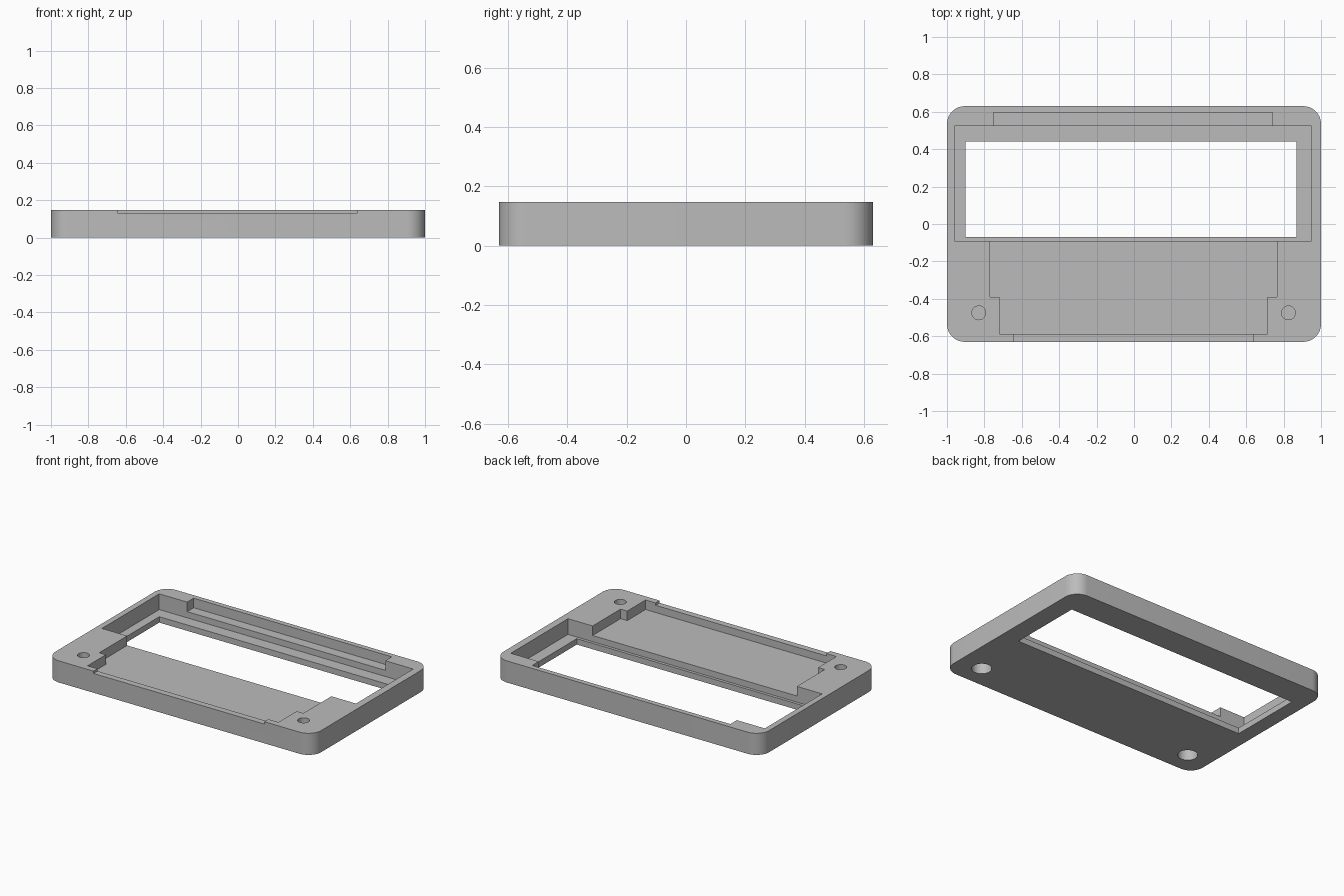
import bpy
import bmesh
import math
from mathutils import Matrix

cube = bpy.data.objects.get("Cube")
if cube:
    bpy.data.objects.remove(cube, do_unlink=True)

HEIGHT = 0.147
LEDGE = 0.04       # level of the ledge around the window
SHELF = 0.082      # level of the shallow recesses
LIP = 0.131        # level of the lowered front edge
ABOVE, BELOW = 0.3, -0.1

grey = bpy.data.materials.new("plain grey")
grey.use_nodes = True
colour = (0.5, 0.5, 0.5, 1)
grey.diffuse_color = colour
grey.node_tree.nodes["Principled BSDF"].inputs["Base Color"].default_value = colour


def add_object(name, bm):
    mesh = bpy.data.meshes.new(name)
    bm.to_mesh(mesh)
    bm.free()
    mesh.materials.append(grey)
    obj = bpy.data.objects.new(name, mesh)
    bpy.context.collection.objects.link(obj)
    return obj


def box(name, x0, x1, y0, y1, z0, z1, corner=0):
    bm = bmesh.new()
    bmesh.ops.create_cube(bm, size=1)
    size = (x1 - x0, y1 - y0, z1 - z0)
    centre = ((x0 + x1) / 2, (y0 + y1) / 2, (z0 + z1) / 2)
    bmesh.ops.scale(bm, vec=size, verts=bm.verts)
    bmesh.ops.translate(bm, vec=centre, verts=bm.verts)
    if corner:
        upright = [e for e in bm.edges
                   if abs(e.verts[0].co.z - e.verts[1].co.z) > size[2] / 2]
        bmesh.ops.bevel(bm, geom=upright, offset=corner, segments=10,
                        profile=0.5, affect='EDGES')
    return add_object(name, bm)


def cylinder(name, x, y, radius, z0, z1):
    bm = bmesh.new()
    bmesh.ops.create_cone(bm, cap_ends=True, segments=32, radius1=radius,
                          radius2=radius, depth=z1 - z0,
                          matrix=Matrix.Translation((x, y, (z0 + z1) / 2)))
    return add_object(name, bm)


# Rounded slab
frame = box("tray_frame", -1, 1, -0.63, 0.63, 0, HEIGHT, corner=0.095)

# Recesses and window
cutters = [
    box("main_recess", -0.96, 0.95, -0.09, 0.525, LEDGE, ABOVE),
    box("window", -0.9, 0.87, -0.07, 0.44, BELOW, ABOVE),
    box("rear_recess", -0.75, 0.74, 0.48, 0.595, SHELF, ABOVE),
    box("wide_shelf", -0.77, 0.765, -0.39, 0, SHELF, ABOVE),
    box("narrow_shelf", -0.72, 0.715, -0.587, -0.2, SHELF, ABOVE),
    box("front_lip", -0.645, 0.64, -0.8, -0.5, LIP, ABOVE),
]

# Screw holes: narrow from above, wide from below, thin web between
for side, x in (("left", 0.826), ("right", -0.83)):
    cutters.append(cylinder(side + "_screw_hole", x, -0.475, 0.037, 0.1, ABOVE))
    cutters.append(cylinder(side + "_screw_head_hole", x, -0.475, 0.062, BELOW, 0.09))

for cutter in cutters:
    cutter.hide_render = True
    cut = frame.modifiers.new(cutter.name, 'BOOLEAN')
    cut.operation = 'DIFFERENCE'
    cut.solver = 'EXACT'
    cut.object = cutter

# Bake the cuts and remove the cutters
depsgraph = bpy.context.evaluated_depsgraph_get()
cut_mesh = bpy.data.meshes.new_from_object(frame.evaluated_get(depsgraph))
frame.modifiers.clear()
frame.data = cut_mesh
for cutter in cutters:
    bpy.data.objects.remove(cutter, do_unlink=True)

cut_mesh.materials.clear()
cut_mesh.materials.append(grey)
for face in cut_mesh.polygons:
    face.material_index = 0

bpy.ops.object.select_all(action='DESELECT')
frame.select_set(True)
bpy.context.view_layer.objects.active = frame
bpy.ops.object.shade_smooth_by_angle(angle=math.radians(30))
